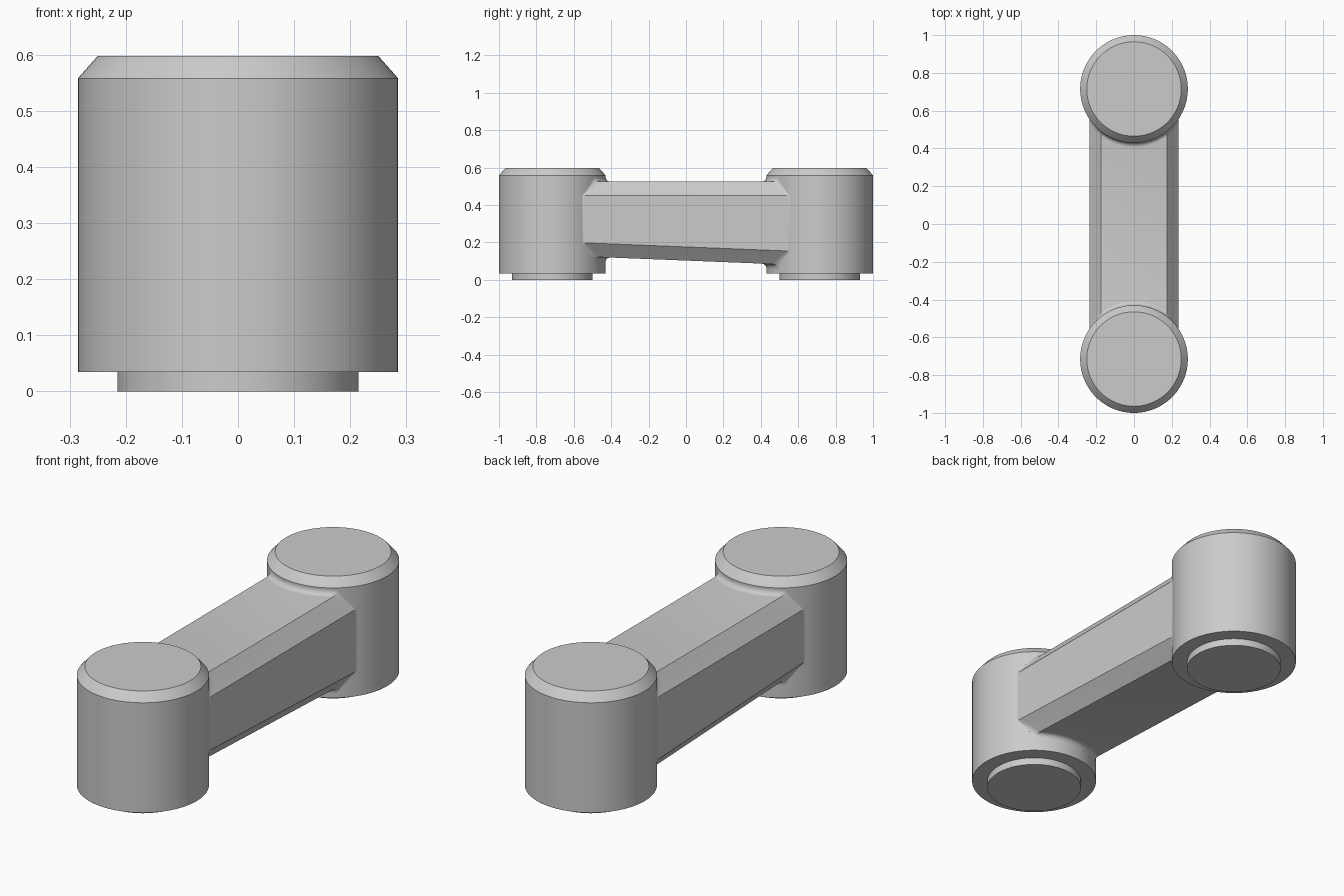
import bpy, bmesh
from math import sin, cos, pi, sqrt, radians

cube = bpy.data.objects.get("Cube")
if cube:
    bpy.data.objects.remove(cube, do_unlink=True)

POST_R, POST_Y = 0.285, 0.715
HALF_W, FLAT_W = 0.235, 0.175
FILLET = 0.025


def loft(name, rings):
    """Skin a list of closed rings and cap both ends."""
    bm = bmesh.new()
    loops = [[bm.verts.new(p) for p in ring] for ring in rings]
    n = len(loops[0])
    for a, b in zip(loops, loops[1:]):
        for i in range(n):
            j = (i + 1) % n
            bm.faces.new((a[i], a[j], b[j], b[i]))
    bm.faces.new(loops[0])
    bm.faces.new(loops[-1])
    bmesh.ops.recalc_face_normals(bm, faces=bm.faces)
    mesh = bpy.data.meshes.new(name)
    bm.to_mesh(mesh)
    bm.free()
    obj = bpy.data.objects.new(name, mesh)
    bpy.context.collection.objects.link(obj)
    bpy.ops.object.select_all(action='DESELECT')
    obj.select_set(True)
    bpy.context.view_layer.objects.active = obj
    bpy.ops.object.shade_smooth_by_angle(angle=radians(30))
    return obj


# End posts: stepped foot, cylindrical body, chamfered cap
def circle(radius, y, z, n=96):
    return [(radius * cos(2 * pi * i / n), y + radius * sin(2 * pi * i / n), z)
            for i in range(n)]


profile = [(0.215, 0), (0.215, 0.035), (POST_R, 0.035), (POST_R, 0.558),
           (0.282, 0.562), (0.25, 0.598)]
for label, side in (("front", -1), ("back", 1)):
    loft(label + "_post", [circle(r, side * POST_Y, z) for r, z in profile])


# Arm: chamfered bar, sloping underside, ends wrapped around the posts
def span(x0, x1, steps):
    return [x0 + (x1 - x0) * i / steps for i in range(steps)]


across = (span(-HALF_W, -FLAT_W, 5) + span(-FLAT_W, FLAT_W, 16)
          + span(FLAT_W, HALF_W, 5) + [HALF_W])


def arm_ring(side, gap, flare):
    def point(x, top):
        edge = max(0, abs(x) - FLAT_W) / (HALF_W - FLAT_W)
        y = side * (POST_Y - sqrt(POST_R ** 2 - x * x) - gap)
        rise = flare * (1 - edge)
        if top:
            return (x, y, 0.525 - 0.075 * edge + rise)
        return (x, y, 0.103 - 0.04 * y + 0.073 * edge - rise)
    return ([point(x, True) for x in across]
            + [point(x, False) for x in reversed(across)])


# Each end: a buried station, then a concave fillet down to the plain bar
stations = [(-0.03, FILLET)]
for i in range(7):
    a = pi / 2 * i / 6
    stations.append((FILLET * (1 - cos(a)), FILLET * (1 - sin(a))))
rings = [arm_ring(-1, g, f) for g, f in stations]
rings += [arm_ring(1, g, f) for g, f in reversed(stations)]
loft("arm", rings)
